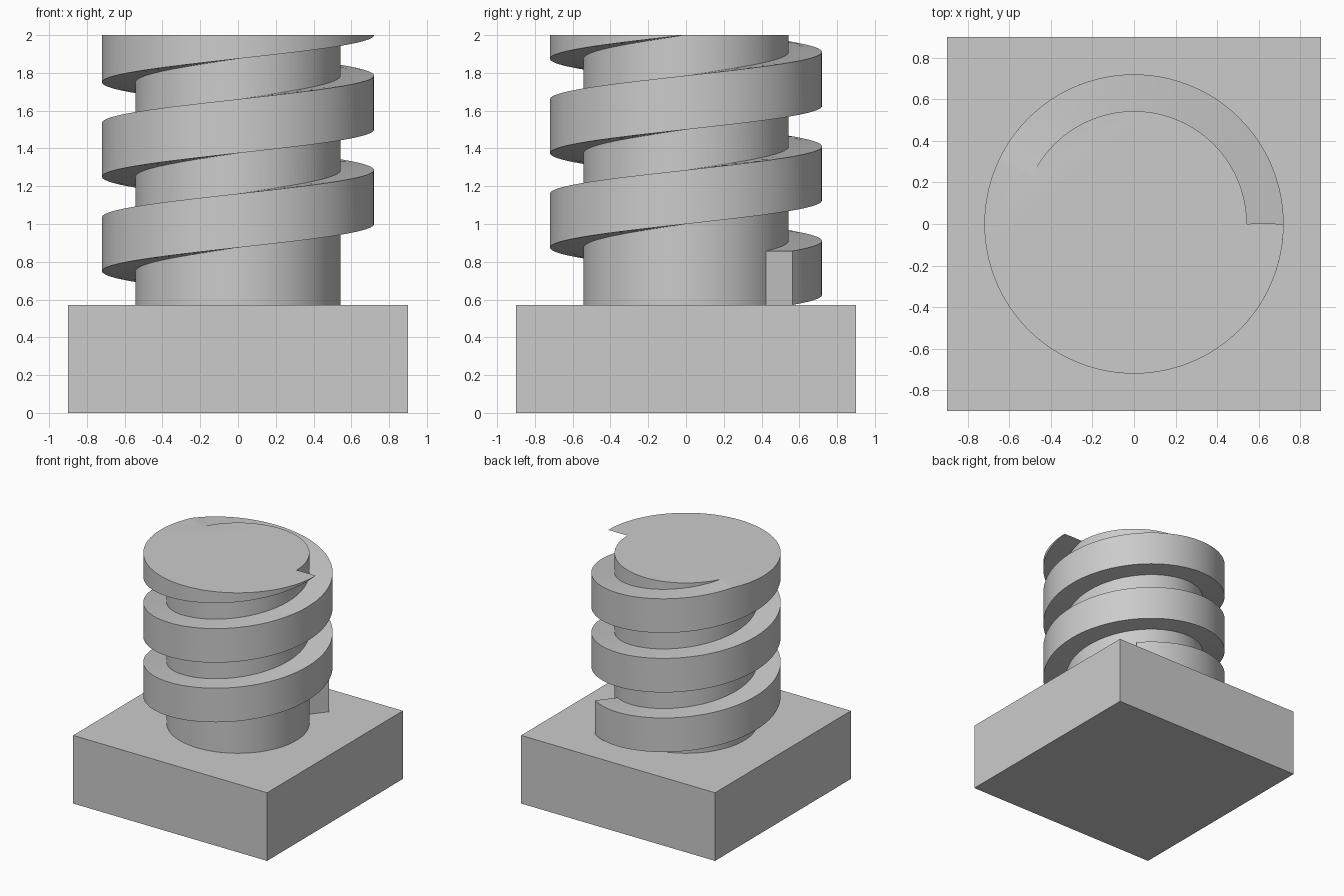
import bpy
import bmesh
from math import cos, sin, tau, radians

old = bpy.data.objects.get("Cube")
if old:
    bpy.data.objects.remove(old)

BASE_TOP = 4 / 7
CORE_R, THREAD_R = 0.543, 0.72
PITCH, THREAD_H = 0.5, 2 / 7
TOP = 2.0
SEGMENTS = 120

grey = bpy.data.materials.new("plain grey")
grey.use_nodes = True
grey.diffuse_color = (0.6, 0.6, 0.6, 1)
grey.node_tree.nodes["Principled BSDF"].inputs["Base Color"].default_value = (0.6, 0.6, 0.6, 1)


def finish(name, bm):
    """Turn a bmesh into a named, coloured object."""
    bmesh.ops.recalc_face_normals(bm, faces=bm.faces)
    mesh = bpy.data.meshes.new(name)
    bm.to_mesh(mesh)
    bm.free()
    mesh.materials.append(grey)
    obj = bpy.data.objects.new(name, mesh)
    bpy.context.collection.objects.link(obj)
    return obj


def box(name, width, low, high):
    bm = bmesh.new()
    bmesh.ops.create_cube(bm, size=1)
    for v in bm.verts:
        v.co = (v.co.x * width, v.co.y * width, low + (v.co.z + 0.5) * (high - low))
    return finish(name, bm)


def cylinder(name, radius, low, high):
    bm = bmesh.new()
    bmesh.ops.create_cone(bm, cap_ends=True, segments=SEGMENTS,
                          radius1=radius, radius2=radius, depth=high - low)
    bmesh.ops.translate(bm, verts=bm.verts, vec=(0, 0, (low + high) / 2))
    return finish(name, bm)


def helix(name, inner, outer, start, end):
    """Sweep a rectangle along a rising spiral, measured in turns."""
    bm = bmesh.new()
    steps = round((end - start) * SEGMENTS)
    rings = []
    for i in range(steps + 1):
        turn = start + (end - start) * i / steps
        c, s = cos(turn * tau), sin(turn * tau)
        z = 0.5 + PITCH * turn
        rings.append([bm.verts.new((r * c, r * s, z + h)) for r, h in
                      ((inner, 0), (outer, 0), (outer, THREAD_H), (inner, THREAD_H))])
    for a, b in zip(rings, rings[1:]):
        for k in range(4):
            n = (k + 1) % 4
            bm.faces.new((a[k], a[n], b[n], b[k]))
    bm.faces.new(rings[0])
    bm.faces.new(rings[-1])
    return finish(name, bm)


def combine(target, helper, operation):
    """Apply a boolean and discard its helper."""
    helper.hide_render = True
    mod = target.modifiers.new(operation.lower(), "BOOLEAN")
    mod.operation, mod.solver, mod.object = operation, "EXACT", helper
    bpy.context.view_layer.objects.active = target
    bpy.ops.object.modifier_apply(modifier=mod.name)
    bpy.data.objects.remove(helper)


# Square block under the screw
box("base_block", 1.8, 0, BASE_TOP)

# Screw: core and spiral thread joined, then cut flat at the top
screw = cylinder("threaded_screw", CORE_R, 0.3, TOP + 0.6)
first_turn = (BASE_TOP - 0.5) / PITCH
combine(screw, helix("thread", CORE_R - 0.04, THREAD_R, first_turn, 3.02), "UNION")
combine(screw, box("top_cutter", 3, TOP, TOP + 2), "DIFFERENCE")

bpy.ops.object.select_all(action="DESELECT")
screw.select_set(True)
bpy.context.view_layer.objects.active = screw
bpy.ops.object.shade_smooth_by_angle(angle=radians(30))
